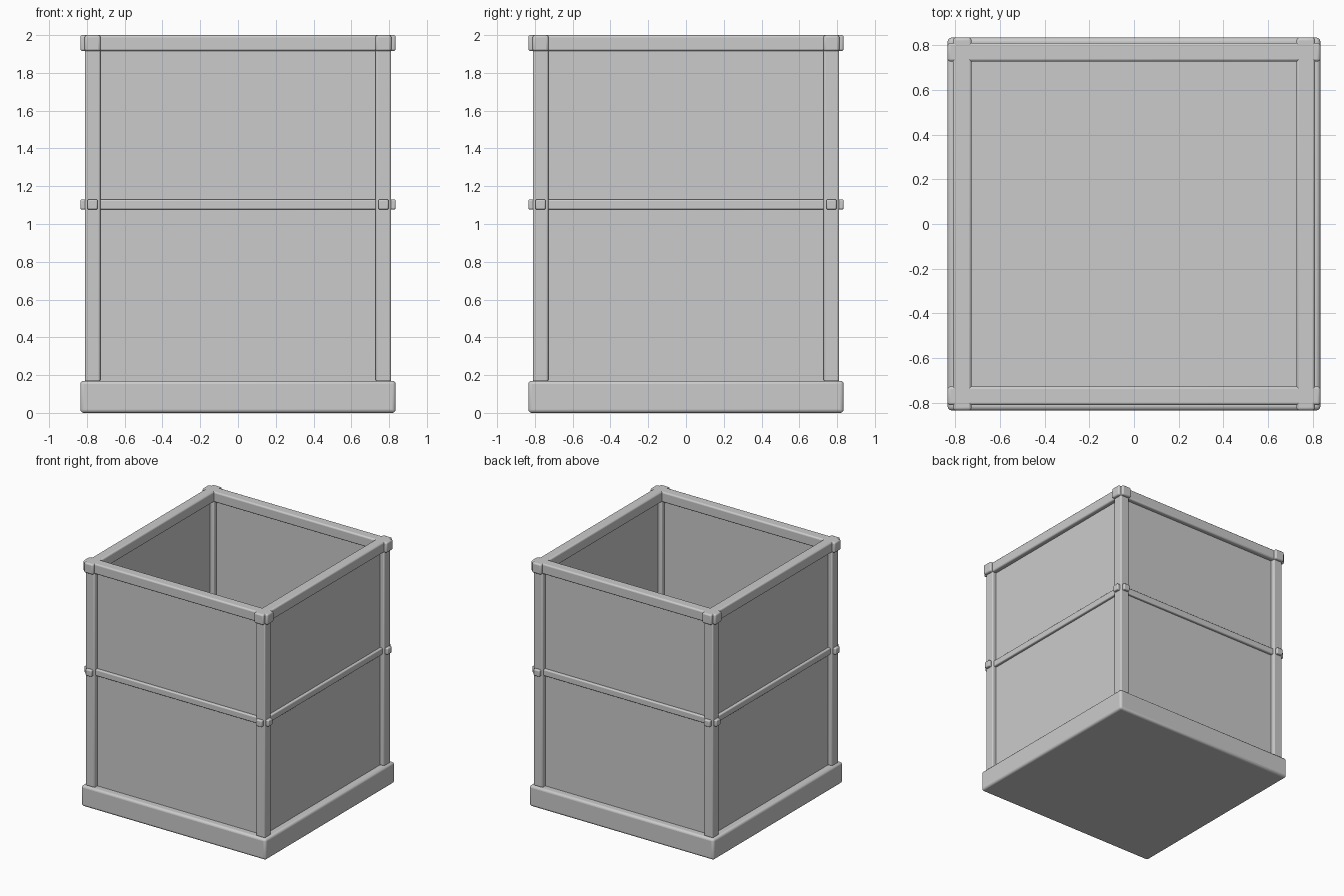
import bpy, math

if "Cube" in bpy.data.objects:
    bpy.data.objects.remove(bpy.data.objects["Cube"])

OUT = 0.835      # overall half width
C = 0.77         # centre line of posts, rails and panels


def smooth(ob):
    bpy.ops.object.select_all(action='DESELECT')
    ob.select_set(True)
    bpy.context.view_layer.objects.active = ob
    bpy.ops.object.shade_smooth_by_angle(angle=math.radians(35))


def box(name, lo, hi, bevel=0.0):
    """Axis-aligned box between two corners with rounded edges."""
    bpy.ops.mesh.primitive_cube_add(size=1, location=[(a + b) / 2 for a, b in zip(lo, hi)])
    ob = bpy.context.object
    ob.name = name
    ob.scale = [b - a for a, b in zip(lo, hi)]
    bpy.ops.object.transform_apply(location=False, rotation=False, scale=True)
    if bevel:
        smooth(ob)
        mod = ob.modifiers.new("rounded_edges", 'BEVEL')
        mod.width = bevel
        mod.segments = 3
    return ob


def beam(name, axis, side, half_width, z0, z1, half_length, bevel=0.0):
    """Bar running along x or y on the given side of the box."""
    a, b = side * C - half_width, side * C + half_width
    if axis == 'x':
        return box(name, (-half_length, a, z0), (half_length, b, z1), bevel)
    return box(name, (a, -half_length, z0), (b, half_length, z1), bevel)


# Base slab
box("base", (-OUT, -OUT, 0), (OUT, OUT, 0.17), 0.018)

# Corner posts
for sx in (-1, 1):
    for sy in (-1, 1):
        x, y = sx * C, sy * C
        box("corner_post", (x - 0.041, y - 0.041, 0.165), (x + 0.041, y + 0.041, 1.99), 0.01)

# Wall panels, middle rails and top rails on all four sides
for axis, names in (('x', ("front", "back")), ('y', ("left", "right"))):
    for side, label in zip((-1, 1), names):
        beam(label + "_panel", axis, side, 0.005, 0.16, 1.95, 0.76)
        beam(label + "_middle_rail", axis, side, 0.027, 1.077, 1.13, OUT, 0.008)
        beam(label + "_top_rail", axis, side, 0.042, 1.915, 2.0, OUT, 0.012)

# Small round plate on the floor
bpy.ops.mesh.primitive_cylinder_add(vertices=48, radius=0.11, depth=0.01, location=(0, 0, 0.17))
plate = bpy.context.object
plate.name = "floor_plate"
smooth(plate)
